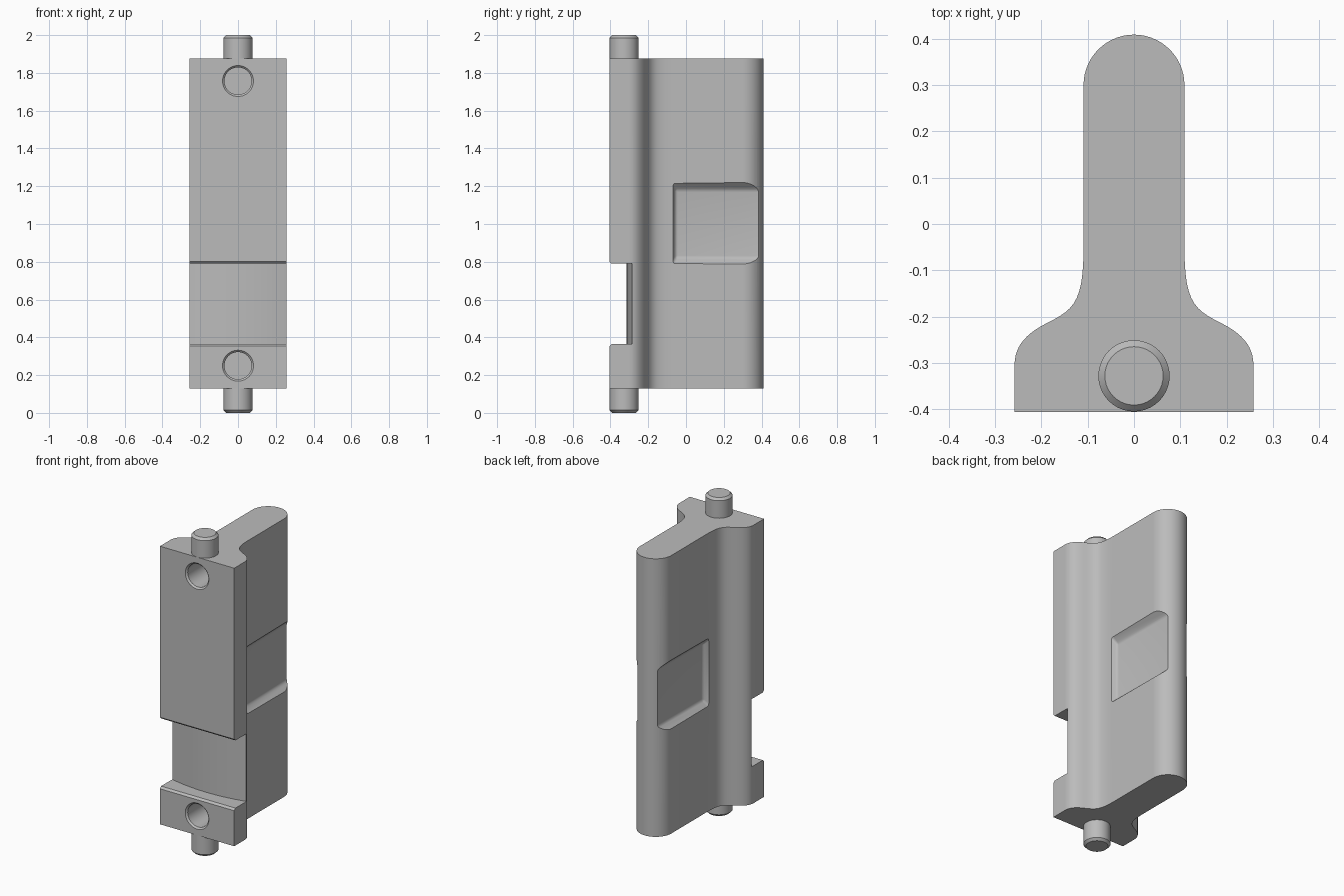
import bpy, bmesh, math
from mathutils import Vector
from mathutils.geometry import interpolate_bezier

if "Cube" in bpy.data.objects:
    bpy.data.objects.remove(bpy.data.objects["Cube"], do_unlink=True)

grey = bpy.data.materials.new("plain grey")
grey.use_nodes = True
colour = (0.5, 0.5, 0.5, 1)
grey.diffuse_color = colour
grey.node_tree.nodes["Principled BSDF"].inputs["Base Color"].default_value = colour


def loft(name, rings):
    """Closed solid skinned through loops of equal length, capped at both ends."""
    bm = bmesh.new()
    loops = [[bm.verts.new(p) for p in ring] for ring in rings]
    count = len(loops[0])
    for a, b in zip(loops, loops[1:]):
        for i in range(count):
            j = (i + 1) % count
            bm.faces.new((a[i], a[j], b[j], b[i]))
    bm.faces.new(loops[0])
    bm.faces.new(loops[-1])
    bmesh.ops.recalc_face_normals(bm, faces=bm.faces)
    mesh = bpy.data.meshes.new(name)
    bm.to_mesh(mesh)
    bm.free()
    mesh.materials.append(grey)
    obj = bpy.data.objects.new(name, mesh)
    bpy.context.collection.objects.link(obj)
    return obj


def prism(name, plan, low, high):
    return loft(name, [[(x, y, z) for x, y in plan] for z in (low, high)])


def turned(name, sections, place, sides=40):
    """Round part from (radius, height) sections; place maps u, v, h to a point."""
    angles = [math.tau * i / sides for i in range(sides)]
    return loft(name, [[place(r * math.cos(a), r * math.sin(a), h) for a in angles]
                       for r, h in sections])


def activate(obj):
    bpy.ops.object.select_all(action="DESELECT")
    obj.select_set(True)
    bpy.context.view_layer.objects.active = obj


def cut(target, cutter):
    cutter.hide_render = True
    activate(target)
    mod = target.modifiers.new("cut", "BOOLEAN")
    mod.operation = "DIFFERENCE"
    mod.solver = "EXACT"
    mod.object = cutter
    bpy.ops.object.modifier_apply(modifier=mod.name)
    bpy.data.objects.remove(cutter, do_unlink=True)


def smooth(obj):
    activate(obj)
    bpy.ops.object.shade_smooth_by_angle(angle=math.radians(25))


# Body: rounded fin flaring into a wide front foot
FIN, FOOT, FRONT = 0.109, 0.258, -0.406
half = [(FIN * math.sin(a), 0.3 + FIN * math.cos(a))
        for a in (math.pi / 2 * i / 14 for i in range(15))]
flare = [((FIN, -0.05), (FIN, -0.17), (0.13, -0.185), (0.19, -0.215)),
         ((0.19, -0.215), (0.235, -0.238), (FOOT, -0.265), (FOOT, -0.305))]
for n, points in enumerate(flare):
    curve = interpolate_bezier(*[Vector((x, y, 0)) for x, y in points], 12)
    half += [(p.x, p.y) for p in curve[n:]]
half.append((FOOT, FRONT))
plan = half + [(-x, y) for x, y in reversed(half[1:])]
body = prism("body", plan, 0.13, 1.876)

# Front notch with a gently bowed floor
xs = [-0.3 + 0.6 * i / 16 for i in range(17)]
floor = [(x, -0.315 + 0.03 * (x / 0.255) ** 2) for x in xs]
cut(body, prism("notch_cutter", floor + [(0.3, -0.5), (-0.3, -0.5)], 0.365, 0.79))


# Small chamfer along the notch's front edges
def front_rect(y, low, high):
    return [(-0.3, y, low), (0.3, y, low), (0.3, y, high), (-0.3, y, high)]


cut(body, loft("chamfer_cutter", [front_rect(-0.394, 0.365, 0.79),
                                  front_rect(-0.418, 0.341, 0.814)]))

# Tapered recess on each side of the fin, running out through its round end
for side in (1, -1):
    def rect(x_front, x_back, y, low, high):
        return [(side * x_front, y, low), (side * x_back, 0.5, low),
                (side * x_back, 0.5, high), (side * x_front, y, high)]
    cutter = loft("recess_cutter", [rect(0.077, 0.068, -0.055, 0.822, 1.18),
                                    rect(0.15, 0.15, -0.088, 0.75, 1.26)])
    activate(cutter)
    bevel = cutter.modifiers.new("fillet", "BEVEL")
    bevel.width = 0.012
    bevel.segments = 3
    bpy.ops.object.modifier_apply(modifier=bevel.name)
    cut(body, cutter)

# Chamfered blind holes in the front face
for z in (0.25, 1.757):
    cut(body, turned("hole_cutter", [(0.092, -0.416), (0.072, -0.396), (0.072, -0.2)],
                     lambda u, v, h: (u, h, z + v)))
smooth(body)

# Chamfered pivot pins at both ends
for name, end, way in (("top_pin", 2.0, -1), ("bottom_pin", 0.0, 1)):
    pin = turned(name, [(0.063, 0), (0.077, 0.014), (0.077, 0.135)],
                 lambda u, v, h: (u, -0.328 + v, end + way * h))
    smooth(pin)
